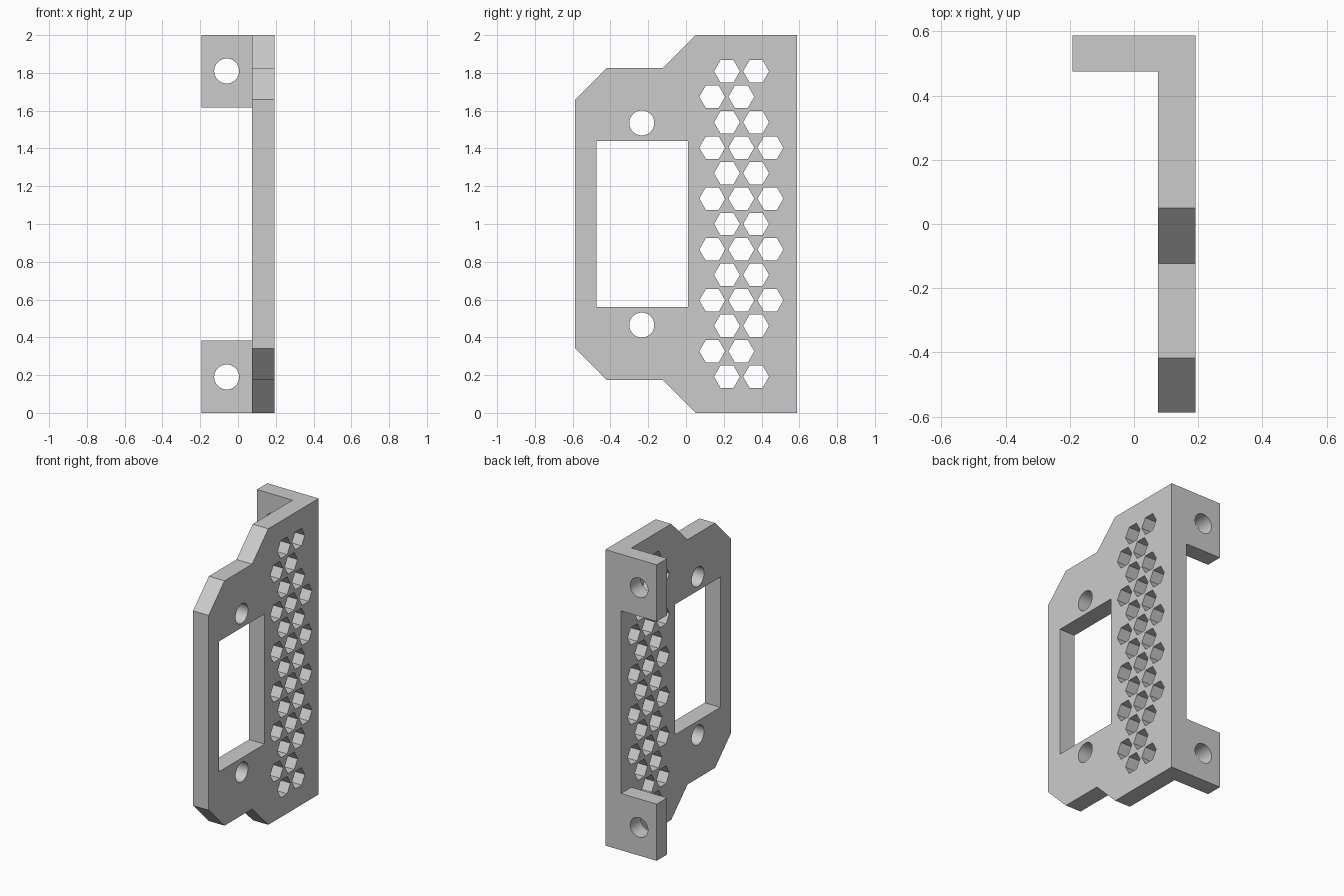
import bpy, bmesh, math
from mathutils import Matrix, Vector

cube = bpy.data.objects.get("Cube")
if cube:
    bpy.data.objects.remove(cube, do_unlink=True)

# Main sizes
X_IN, X_OUT = 0.075, 0.192      # plate thickness span
Y_BACK, MID = 0.587, 1.0        # rear face, mid height
HOLE_R, HEX_R = 0.066, 0.0685

grey = bpy.data.materials.new("light grey")
grey.use_nodes = True
grey.diffuse_color = (0.6, 0.6, 0.6, 1)
grey.node_tree.nodes["Principled BSDF"].inputs["Base Color"].default_value = (0.6, 0.6, 0.6, 1)


def make_object(name, bm):
    bmesh.ops.recalc_face_normals(bm, faces=bm.faces)
    mesh = bpy.data.meshes.new(name)
    bm.to_mesh(mesh)
    bm.free()
    mesh.materials.append(grey)
    obj = bpy.data.objects.new(name, mesh)
    bpy.context.collection.objects.link(obj)
    return obj


def add_box(bm, low, high):
    low, high = Vector(low), Vector(high)
    place = Matrix.Translation((low + high) / 2) @ Matrix.Diagonal((*(high - low), 1))
    bmesh.ops.create_cube(bm, size=1, matrix=place)


def add_prism(bm, centre, radius, sides, axis, depth=0.4):
    """Regular prism along an axis, one corner pointing up."""
    turn = Matrix.Rotation(math.pi / 2, 4, 'Y' if axis == 'X' else 'X')
    spin = Matrix.Rotation(0 if axis == 'X' else math.pi / 2, 4, 'Z')
    bmesh.ops.create_cone(bm, cap_ends=True, segments=sides, radius1=radius,
                          radius2=radius, depth=depth,
                          matrix=Matrix.Translation(centre) @ turn @ spin)


# Plate: upper half of the outline mirrored about mid height
upper = [(Y_BACK, 2), (0.05, 2), (-0.123, 1.827), (-0.418, 1.827), (-Y_BACK, 1.658)]
outline = upper + [(y, 2 * MID - z) for y, z in reversed(upper)]
bm = bmesh.new()
face = bm.faces.new([bm.verts.new((X_IN, y, z)) for y, z in outline])
grown = bmesh.ops.extrude_face_region(bm, geom=[face])["geom"]
bmesh.ops.translate(bm, vec=(X_OUT - X_IN, 0, 0),
                    verts=[v for v in grown if isinstance(v, bmesh.types.BMVert)])
bracket = make_object("mounting_bracket", bm)

# Mounting tabs at top and bottom of the rear edge
bm = bmesh.new()
for low, high in ((0, 0.383), (1.617, 2)):
    add_box(bm, (-0.192, 0.475, low), (0.13, Y_BACK, high))
tabs = make_object("mounting_tabs", bm)

# Openings: window, screw holes and the staggered hexagon vents
bm = bmesh.new()
add_box(bm, (0, -0.475, 0.56), (0.3, 0.01, 1.44))
for side in (-1, 1):
    add_prism(bm, (0.13, -0.234, MID + side * 0.535), HOLE_R, 48, 'X')
    add_prism(bm, (-0.06, 0.53, MID + side * 0.81), HOLE_R, 48, 'Y')
for row in range(13):
    if row % 2 == 0:
        first, count = 0.217, 2
    else:
        first, count = 0.139, 2 if row in (1, 11) else 3
    for col in range(count):
        add_prism(bm, (0.13, first + col * 0.154, MID + (row - 6) * 0.1347),
                  HEX_R, 6, 'X', 0.3)
openings = make_object("opening_cutters", bm)

# Join the tabs, then cut the openings
for tool, operation in ((tabs, 'UNION'), (openings, 'DIFFERENCE')):
    tool.hide_render = True
    mod = bracket.modifiers.new(tool.name, 'BOOLEAN')
    mod.operation = operation
    mod.solver = 'EXACT'
    mod.object = tool
bpy.context.view_layer.update()
result = bpy.data.meshes.new_from_object(
    bracket.evaluated_get(bpy.context.evaluated_depsgraph_get()))
bracket.modifiers.clear()
bracket.data = result
for tool in (tabs, openings):
    bpy.data.objects.remove(tool, do_unlink=True)

# Smooth the round bores, keep every other edge crisp
bpy.ops.object.select_all(action='DESELECT')
bracket.select_set(True)
bpy.context.view_layer.objects.active = bracket
bpy.ops.object.shade_smooth_by_angle(angle=math.radians(30))
